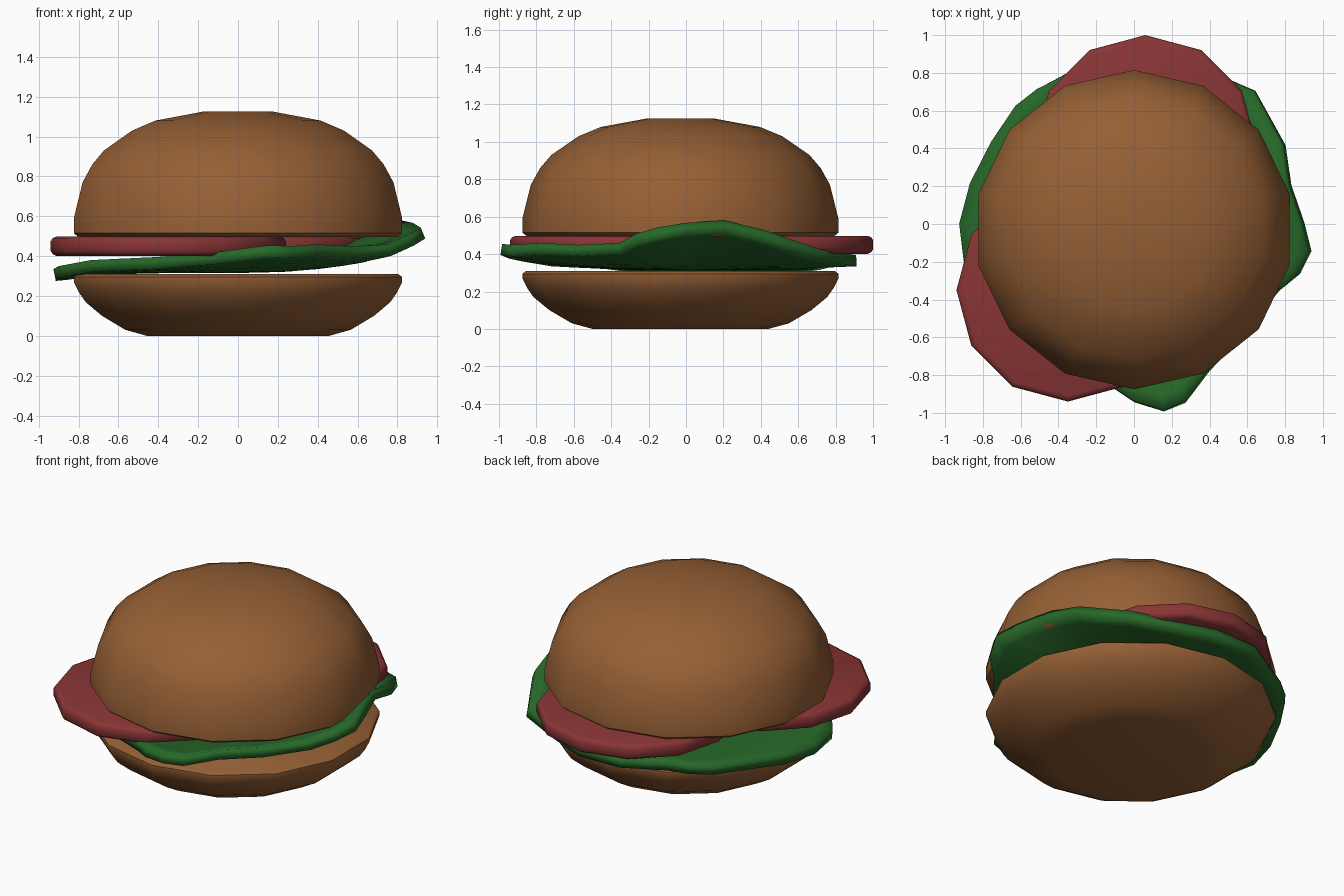
import bpy, bmesh, math

if "Cube" in bpy.data.objects:
    bpy.data.objects.remove(bpy.data.objects["Cube"])

def material(name, rgb):
    m = bpy.data.materials.new(name)
    m.diffuse_color = (*rgb, 1)
    m.use_nodes = True
    m.node_tree.nodes["Principled BSDF"].inputs["Base Color"].default_value = m.diffuse_color
    return m

BUN = material("bun brown", (0.30, 0.115, 0.035))
RED = material("tomato red", (0.25, 0.035, 0.036))
GREEN = material("lettuce green", (0.020, 0.140, 0.022))

def finish(name, bm, mat, angle):
    bmesh.ops.recalc_face_normals(bm, faces=bm.faces)
    me = bpy.data.meshes.new(name)
    bm.to_mesh(me)
    bm.free()
    me.materials.append(mat)
    ob = bpy.data.objects.new(name, me)
    bpy.context.collection.objects.link(ob)
    bpy.ops.object.select_all(action='DESELECT')
    ob.select_set(True)
    bpy.context.view_layer.objects.active = ob
    bpy.ops.object.shade_smooth_by_angle(angle=math.radians(angle))
    return ob

def lathe(name, profile, sides, centre, mat, angle=50):
    """Stack rings of (radius, z) and cap both ends."""
    bm = bmesh.new()
    rings = []
    for r, z in profile:
        rings.append([bm.verts.new((centre[0] + r * math.sin(math.tau * i / sides),
                                    centre[1] + r * math.cos(math.tau * i / sides), z))
                      for i in range(sides)])
    for a, b in zip(rings, rings[1:]):
        for i in range(sides):
            j = (i + 1) % sides
            bm.faces.new((a[i], a[j], b[j], b[i]))
    bm.faces.new(rings[0][::-1])
    bm.faces.new(rings[-1])
    return finish(name, bm, mat, angle)

# Buns
lathe("bottom_bun", [(.47, 0), (.58, .03), (.70, .10), (.785, .17), (.82, .22),
                     (.845, .27), (.845, .295), (.825, .31)], 14, (0, -.03), BUN)
lathe("top_bun", [(.82, .495), (.845, .515), (.845, .59), (.80, .77), (.75, .86), (.69, .93),
                  (.545, 1.03), (.425, 1.08), (.18, 1.125)], 14, (0, -.03), BUN)

# Tomato slices
slice_profile = [(.56, .40), (.58, .41), (.59, .425), (.59, .475), (.58, .49), (.56, .498)]
lathe("tomato_slice_back", slice_profile, 12, (.06, .41), RED)
lathe("tomato_slice_front", slice_profile, 12, (-.35, -.35), RED)

# Lettuce leaf: rim as (angle, radius, height), blended to a flat middle
RIM = [(0, .89, .54), (14, .845, .555), (28, .895, .50), (48, .95, .40), (65, .90, .38),
       (82, .92, .365), (100, .92, .365), (118, .87, .36), (126, .88, .345), (135, .885, .335),
       (150, .87, .33), (166, .89, .31), (180, .92, .305), (193, .92, .32), (210, .85, .35),
       (240, .83, .365), (263, .875, .39), (270, .94, .405), (279, 1.0, .425), (286, .98, .42),
       (297, .87, .43), (315, .82, .42), (335, .84, .43), (343, .91, .48), (351, .94, .515)]
bm = bmesh.new()
mid = bm.verts.new((0, 0, .345))
prev = None
for t in (.35, .62, .8, .92, 1):
    ring = []
    for deg, r, z in RIM:
        a = math.radians(deg)
        w = t ** (2.2 if z > .345 else 6)
        ring.append(bm.verts.new((r * t * math.cos(a), r * t * math.sin(a), .345 + (z - .345) * w)))
    for i in range(len(ring)):
        j = (i + 1) % len(ring)
        if prev:
            bm.faces.new((prev[i], ring[i], ring[j], prev[j]))
        else:
            bm.faces.new((mid, ring[i], ring[j]))
    prev = ring
leaf = finish("lettuce", bm, GREEN, 60)
sol = leaf.modifiers.new("thickness", 'SOLIDIFY')
sol.thickness = .06
sol.offset = 0
